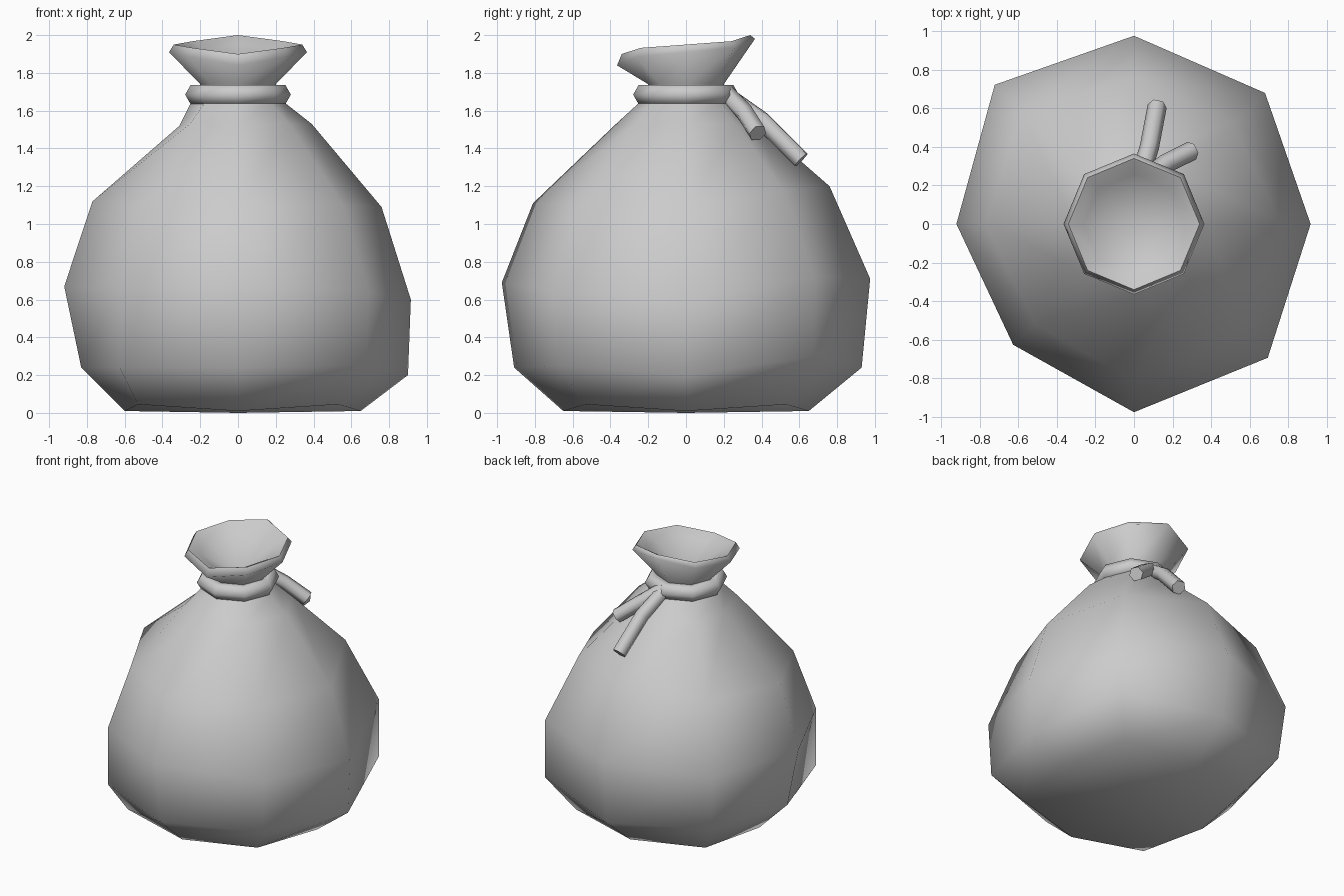
import bpy, bmesh, math
from mathutils import Vector

if "Cube" in bpy.data.objects:
    bpy.data.objects.remove(bpy.data.objects["Cube"])

grey = bpy.data.materials.new("plain_grey")
grey.use_nodes = True
grey.diffuse_color = (0.6, 0.6, 0.6, 1)
grey.node_tree.nodes["Principled BSDF"].inputs["Base Color"].default_value = grey.diffuse_color


def finish(obj, name, angle):
    obj.name = name
    obj.data.materials.clear()
    obj.data.materials.append(grey)
    bpy.ops.object.select_all(action="DESELECT")
    obj.select_set(True)
    bpy.context.view_layer.objects.active = obj
    bpy.ops.object.shade_smooth_by_angle(angle=math.radians(angle))


def make_object(bm, name, angle):
    bmesh.ops.recalc_face_normals(bm, faces=bm.faces)
    mesh = bpy.data.meshes.new(name)
    bm.to_mesh(mesh)
    bm.free()
    obj = bpy.data.objects.new(name, mesh)
    bpy.context.collection.objects.link(obj)
    finish(obj, name, angle)


def bridge(bm, rings):
    n = len(rings[0])
    for a, b in zip(rings, rings[1:]):
        for i in range(n):
            j = (i + 1) % n
            bm.faces.new((a[i], a[j], b[j], b[i]))


# Sack: uneven (radius, height) profiles, one per compass direction from +x
base, neck = (0.65, 0.01), (0.25, 1.64)
corner = (0.75, 0.045)
profiles = [
    [base, (0.90, 0.20), (0.915, 0.60), (0.76, 1.09), (0.39, 1.53), neck],
    [corner, (0.96, 0.30), (0.96, 0.72), (0.73, 1.18), (0.37, 1.53), neck],
    [base, (0.93, 0.24), (0.975, 0.71), (0.76, 1.20), (0.37, 1.54), neck],
    [corner, (0.97, 0.28), (1.02, 0.68), (0.82, 1.15), (0.37, 1.53), neck],
    [(0.60, 0.01), (0.83, 0.24), (0.92, 0.67), (0.77, 1.12), (0.31, 1.52), neck],
    [corner, (0.885, 0.24), (0.885, 0.66), (0.73, 1.10), (0.36, 1.53), neck],
    [base, (0.91, 0.24), (0.975, 0.69), (0.81, 1.11), (0.37, 1.53), neck],
    [corner, (0.96, 0.25), (0.98, 0.64), (0.79, 1.10), (0.38, 1.53), neck],
]
# Flared mouth: radius, height, lift towards the back
mouth = [(0.20, 1.70, 0), (0.20, 1.74, 0), (0.365, 1.91, 0.07),
         (0.34, 1.95, 0.05), (0.26, 1.91, 0.04)]

bm = bmesh.new()
dirs = [Vector((math.cos(i * math.pi / 4), math.sin(i * math.pi / 4), 0)) for i in range(8)]
rings = [[bm.verts.new(d * p[k][0] + Vector((0, 0, p[k][1]))) for d, p in zip(dirs, profiles)]
         for k in range(len(profiles[0]))]
for r, z, lift in mouth:
    rings.append([bm.verts.new(d * r + Vector((0, 0, z + lift * d.y ** 3))) for d in dirs])
bridge(bm, rings)
# Closed underside and funnel inside the mouth
for ring, z in ((rings[0], 0), (rings[-1], 1.73)):
    tip = bm.verts.new((0, 0, z))
    for i in range(8):
        bm.faces.new((ring[i], ring[(i + 1) % 8], tip))
make_object(bm, "sack", 80)

# Cord around the neck
bpy.ops.mesh.primitive_torus_add(major_segments=8, minor_segments=6, major_radius=0.22,
                                 minor_radius=0.06, location=(0, 0, 1.685))
finish(bpy.context.object, "neck_cord", 80)


# Loose cord ends: six-sided tubes along short paths
def cord_end(name, path, radius=0.05):
    bm = bmesh.new()
    pts = [Vector(p) for p in path]
    rings = []
    for i, p in enumerate(pts):
        along = pts[min(i + 1, len(pts) - 1)] - pts[max(i - 1, 0)]
        turn = along.to_track_quat("Z", "Y")
        rings.append([bm.verts.new(p + turn @ Vector((radius * math.cos(a), radius * math.sin(a), 0)))
                      for a in (k * math.pi / 3 for k in range(6))])
    bridge(bm, rings)
    bm.faces.new(rings[0])
    bm.faces.new(rings[-1])
    make_object(bm, name, 65)


cord_end("long_cord_end", [(0.02, 0.20, 1.69), (0.08, 0.40, 1.55), (0.12, 0.61, 1.34)])
cord_end("short_cord_end", [(0.03, 0.21, 1.69), (0.16, 0.31, 1.59), (0.30, 0.38, 1.48)])
